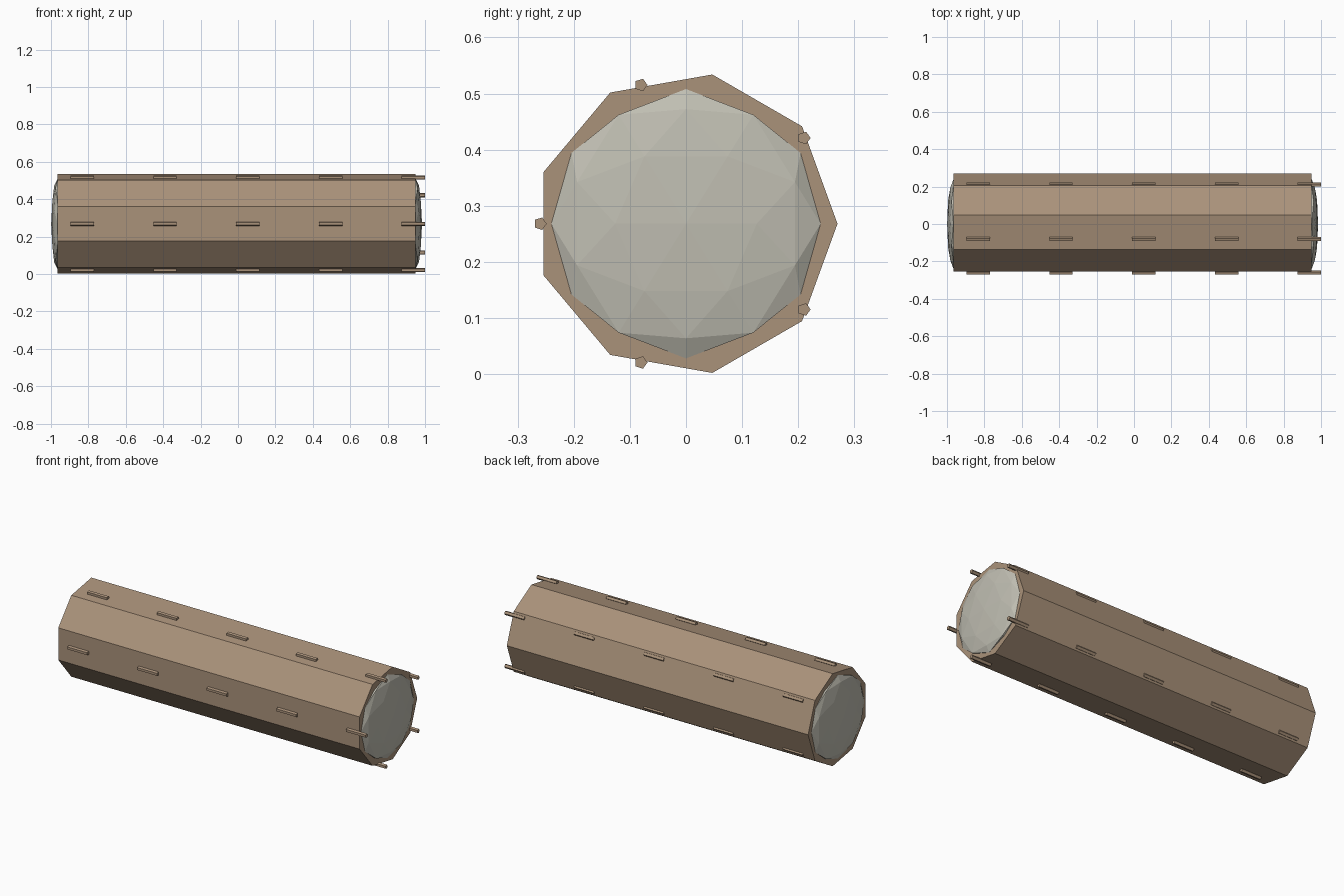
import bpy, bmesh, math
from mathutils import Vector
from itertools import combinations, product

if "Cube" in bpy.data.objects:
    bpy.data.objects.remove(bpy.data.objects["Cube"])

CZ = 0.268          # height of the log axis
CX = -0.0075        # middle of the log
HALF = 0.9575       # half length of the log


def material(name, rgb):
    lin = [((c / 255 + 0.055) / 1.055) ** 2.4 for c in rgb]
    m = bpy.data.materials.new(name)
    m.diffuse_color = (*lin, 1)
    m.use_nodes = True
    m.node_tree.nodes["Principled BSDF"].inputs["Base Color"].default_value = m.diffuse_color
    return m


BARK = material("brown bark", (170, 146, 122))
CUT = material("pale grey cut", (192, 190, 178))


def finish(name, bm, mat):
    bmesh.ops.recalc_face_normals(bm, faces=bm.faces)
    me = bpy.data.meshes.new(name)
    bm.to_mesh(me)
    bm.free()
    me.materials.append(mat)
    ob = bpy.data.objects.new(name, me)
    bpy.context.collection.objects.link(ob)
    return ob


def prism(name, sides, r, x0, x1, y, z, mat):
    """Prism along x with one corner pointing to +y."""
    bm = bmesh.new()
    rings = []
    for x in (x0, x1):
        rings.append([bm.verts.new((x, y + r * math.cos(a), z + r * math.sin(a)))
                      for a in (math.tau * i / sides for i in range(sides))])
    bm.faces.new(rings[0])
    bm.faces.new(rings[1])
    for i in range(sides):
        j = (i + 1) % sides
        bm.faces.new((rings[0][i], rings[0][j], rings[1][j], rings[1][i]))
    return finish(name, bm, mat)


def cap(name, x, mat):
    """Flattened once-subdivided icosahedron."""
    phi = (1 + math.sqrt(5)) / 2
    base = []
    for s, t in product((-1, 1), repeat=2):
        base += [Vector((0, s * phi, t)), Vector((t, 0, s * phi)), Vector((s * phi, t, 0))]
    mids = [a + b for a, b in combinations(base, 2) if (a - b).length < 2.1]
    bm = bmesh.new()
    for p in base + mids:
        p = p.normalized()
        bm.verts.new(p)
    bmesh.ops.convex_hull(bm, input=bm.verts)
    for v in bm.verts:
        v.co = (x + v.co.x * 0.034, v.co.y * 0.24, CZ + v.co.z * 0.24)
    return finish(name, bm, mat)


# nine-sided log
prism("log", 9, 0.27, CX - HALF, CX + HALF, 0, CZ, BARK)

# domed cut ends
cap("left_end", CX - HALF, CUT)
cap("right_end", CX + HALF, CUT)

# five rows of bark ridges around the log
for row in range(5):
    a = math.radians(36 + 72 * row)
    for k in range(5):
        xc = 0.9375 - 0.4425 * k
        prism(f"bark_ridge_{row}_{k}", 5, 0.0117, xc - 0.0625, xc + 0.0625,
              0.26 * math.cos(a), CZ + 0.26 * math.sin(a), BARK)
